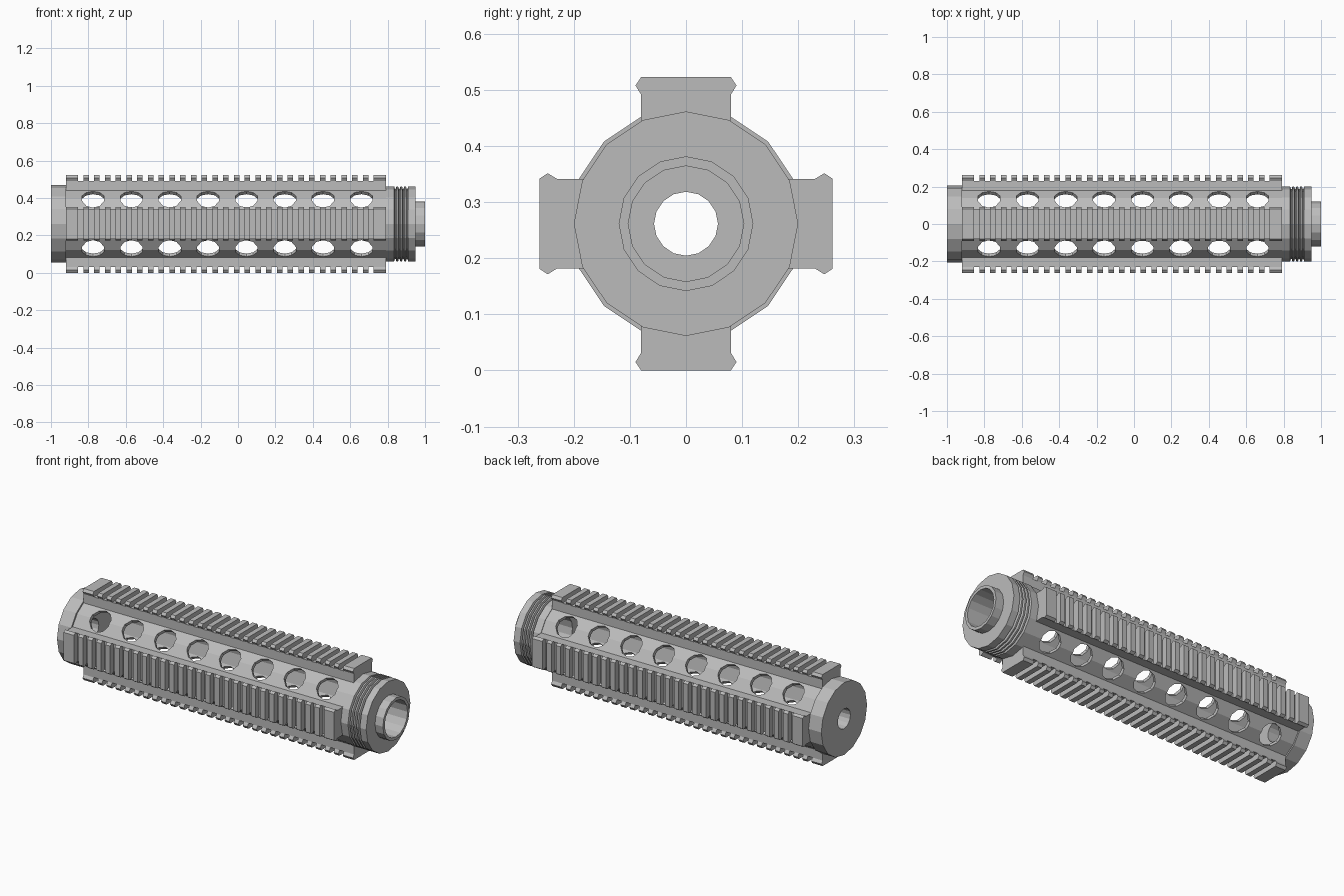
import bpy, bmesh, math
from mathutils import Matrix, Vector

AXIS = 0.2615      # height of the tube axis
SIDES = 16
RAIL_A, RAIL_B = -0.92, 0.79

old = bpy.data.objects.get("Cube")
if old:
    bpy.data.objects.remove(old, do_unlink=True)

grey = bpy.data.materials.new("plain grey")
grey.use_nodes = True
grey.diffuse_color = (0.5, 0.5, 0.5, 1)
grey.node_tree.nodes["Principled BSDF"].inputs["Base Color"].default_value = (0.5, 0.5, 0.5, 1)


def finish(bm, name):
    bmesh.ops.recalc_face_normals(bm, faces=bm.faces)
    mesh = bpy.data.meshes.new(name)
    bm.to_mesh(mesh)
    bm.free()
    mesh.materials.append(grey)
    obj = bpy.data.objects.new(name, mesh)
    obj.location.z = AXIS
    bpy.context.collection.objects.link(obj)
    return obj


def lathe(name, profile):
    """Spin a closed (x, radius) outline around the x axis."""
    bm = bmesh.new()
    rings = []
    for i in range(SIDES):
        a = math.tau * i / SIDES
        rings.append([bm.verts.new((x, r * math.cos(a), r * math.sin(a))) for x, r in profile])
    n = len(profile)
    for i in range(SIDES):
        p, q = rings[i], rings[(i + 1) % SIDES]
        for j in range(n):
            k = (j + 1) % n
            bm.faces.new((p[j], p[k], q[k], q[j]))
    return finish(bm, name)


def prism(bm, outline, xa, xb):
    """Extrude a (y, z) outline along x."""
    a = [bm.verts.new((xa, y, z)) for y, z in outline]
    b = [bm.verts.new((xb, y, z)) for y, z in outline]
    bm.faces.new(a)
    bm.faces.new(b)
    n = len(a)
    for i in range(n):
        j = (i + 1) % n
        bm.faces.new((a[i], a[j], b[j], b[i]))


# Hollow body with vent holes along its four diagonals
body = lathe("tube_body", [(RAIL_A, 0.175), (RAIL_A, 0.197), (RAIL_B, 0.197), (RAIL_B, 0.175)])
bm = bmesh.new()
for quarter in range(4):
    turn = Matrix.Rotation(math.radians(45 + 90 * quarter), 4, 'X')
    for i in range(8):
        place = turn @ Matrix.Translation((-0.775 + 0.205 * i, 0, 0.19))
        bmesh.ops.create_cone(bm, cap_ends=True, segments=10, radius1=0.062,
                              radius2=0.062, depth=0.1, matrix=place)
cutter = finish(bm, "vent_cutter")
cutter.hide_render = True
cut = body.modifiers.new("vents", 'BOOLEAN')
cut.operation = 'DIFFERENCE'
cut.solver = 'EXACT'
cut.object = cutter
bpy.context.view_layer.update()
graph = bpy.context.evaluated_depsgraph_get()
body_mesh = bpy.data.meshes.new_from_object(body.evaluated_get(graph))
body.modifiers.clear()
body.data = body_mesh
bpy.data.objects.remove(cutter, do_unlink=True)

# Rear cap with its small central hole
lathe("rear_cap", [(-1, 0.057), (-1, 0.207), (RAIL_A, 0.207), (RAIL_A, 0.057)])

# Front nut with grooves
outline = [(RAIL_B, 0.103), (RAIL_B, 0.2)]
for i in range(4):
    x = 0.835 + 0.021 * i
    outline += [(x, 0.2), (x + 0.004, 0.187), (x + 0.008, 0.187), (x + 0.012, 0.2)]
outline += [(0.95, 0.2), (0.95, 0.103)]
lathe("front_nut", outline)

# Short muzzle-end sleeve
lathe("front_sleeve", [(0.94, 0.103), (0.94, 0.12), (1, 0.12), (1, 0.103)])

# Four slotted rails
neck = [(-0.08, 0.176), (0.08, 0.176), (0.08, 0.23), (-0.08, 0.23)]
head = [(-0.08, 0.23), (0.08, 0.23), (0.09, 0.2465), (0.08, 0.2615),
        (-0.08, 0.2615), (-0.09, 0.2465)]
PITCH, SLOT, SLOTS, FIRST = 0.0575, 0.028, 28, -0.855
for quarter, name in enumerate(("top_rail", "front_rail", "bottom_rail", "back_rail")):
    bm = bmesh.new()
    prism(bm, neck, RAIL_A, RAIL_B)
    start = RAIL_A
    for i in range(SLOTS):
        prism(bm, head, start, FIRST + PITCH * i)
        start = FIRST + PITCH * i + SLOT
    prism(bm, head, start, RAIL_B)
    bmesh.ops.transform(bm, matrix=Matrix.Rotation(math.radians(90 * quarter), 4, 'X'), verts=bm.verts)
    finish(bm, name)
